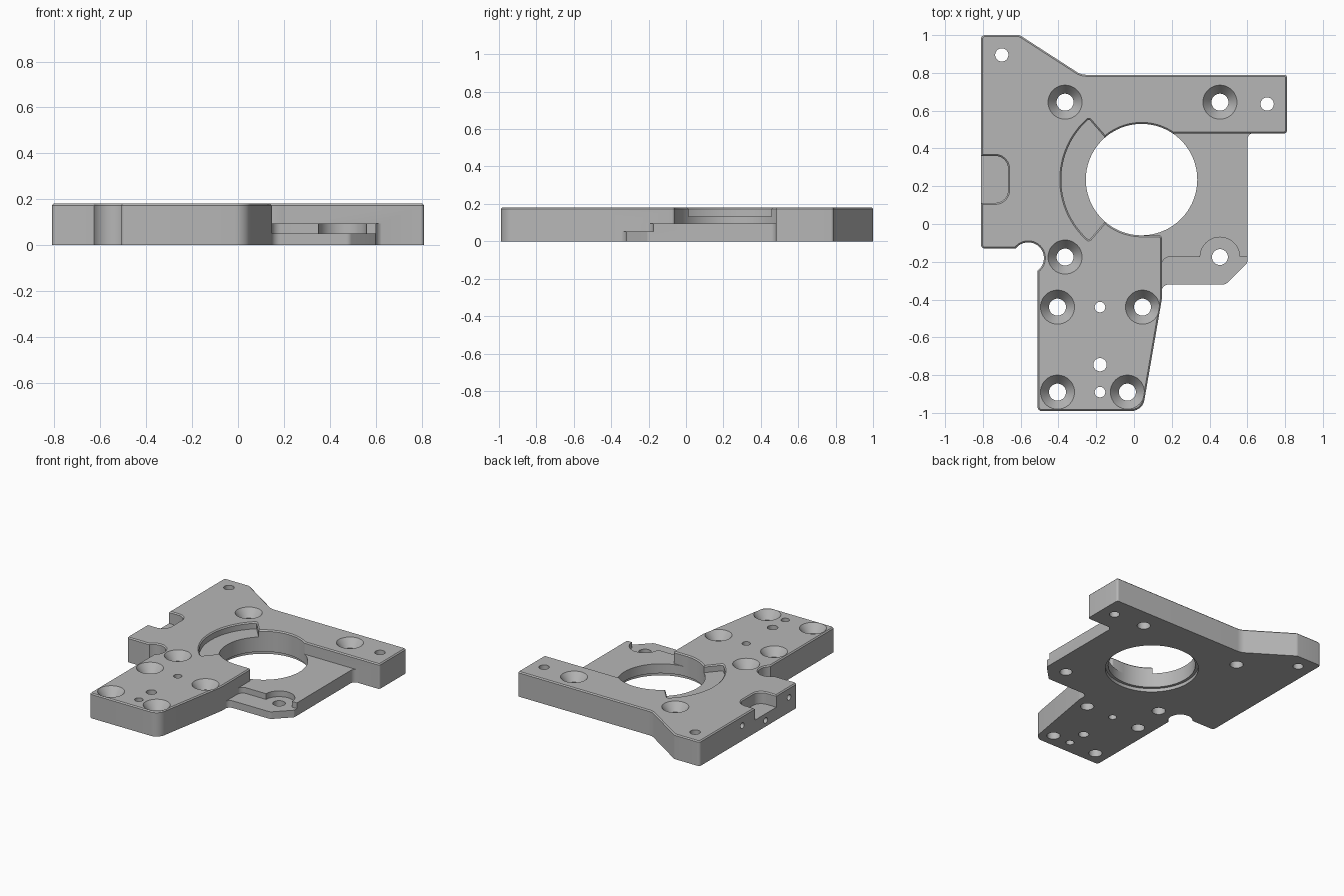
import bpy, bmesh, math
from mathutils import Vector

cube = bpy.data.objects.get("Cube")
if cube:
    bpy.data.objects.remove(cube)

TOP, STEP, SHELF, EDGE = 0.182, 0.094, 0.052, 0.008
OVER = 0.02  # how far cutters reach past a face

metal = bpy.data.materials.new("grey metal")
metal.use_nodes = True
grey = (0.47, 0.47, 0.47, 1)
metal.diffuse_color = grey
metal.node_tree.nodes["Principled BSDF"].inputs["Base Color"].default_value = grey


def rounded(corners, steps=6):
    """Counter-clockwise outline from (x, y, radius) corners."""
    out = []
    for i, (x, y, r) in enumerate(corners):
        p = Vector((x, y))
        if r == 0:
            out.append(p)
            continue
        a = (Vector(corners[i - 1][:2]) - p).normalized()
        b = (Vector(corners[(i + 1) % len(corners)][:2]) - p).normalized()
        half = a.angle(b) / 2
        centre = p + (a + b).normalized() * r / math.sin(half)
        reach = r / math.tan(half)
        start, end = p + a * reach - centre, p + b * reach - centre
        for k in range(steps + 1):
            out.append(centre + start.lerp(end, k / steps).normalized() * r)
    return out


def offset(points, d):
    """Move an outline outwards by d with mitred corners."""
    out = []
    for i, p in enumerate(points):
        e1 = (p - points[i - 1]).normalized()
        e2 = (points[(i + 1) % len(points)] - p).normalized()
        n1, n2 = Vector((e1.y, -e1.x)), Vector((e2.y, -e2.x))
        out.append(p + (n1 + n2) * d / (1 + n1.dot(n2)))
    return out


def prism(name, points, levels):
    """Solid from an outline, with (height, outward offset) levels."""
    bm = bmesh.new()
    rings = [[bm.verts.new((p.x, p.y, z)) for p in offset(points, d)] for z, d in levels]
    bm.faces.new(rings[0][::-1])
    bm.faces.new(rings[-1])
    n = len(points)
    for low, high in zip(rings, rings[1:]):
        for i in range(n):
            j = (i + 1) % n
            bm.faces.new((low[i], low[j], high[j], high[i]))
    mesh = bpy.data.meshes.new(name)
    bm.to_mesh(mesh)
    bm.free()
    mesh.materials.append(metal)
    obj = bpy.data.objects.new(name, mesh)
    bpy.context.collection.objects.link(obj)
    return obj


def circle(x, y, r, sides=40):
    turn = [math.tau * i / sides for i in range(sides)]
    return [Vector((x + r * math.cos(t), y + r * math.sin(t))) for t in turn]


def combine(target, tool, operation="DIFFERENCE"):
    mod = target.modifiers.new("cut", "BOOLEAN")
    mod.operation, mod.object, mod.solver = operation, tool, "EXACT"
    bpy.context.view_layer.objects.active = target
    bpy.ops.object.modifier_apply(modifier=mod.name)
    bpy.data.objects.remove(tool)


def flared(floor):
    """Cutter levels that leave a chamfer on the top face."""
    return [(floor, 0), (TOP - EDGE, 0), (TOP, EDGE), (TOP + OVER, EDGE)]


# Thick plate with a chamfered top rim
plate = prism("mounting_plate", rounded([
    (-0.81, 1.0, 0.02), (-0.81, -0.13, 0.02), (-0.51, -0.13, 0), (-0.51, -0.99, 0.02),
    (0.045, -0.99, 0.07), (0.147, -0.4, 0.03), (0.147, -0.06, 0.015), (0.04, -0.06, 0),
    (0.04, 0.48, 0), (0.81, 0.48, 0.015), (0.81, 0.79, 0.015), (-0.28, 0.79, 0.09),
    (-0.605, 1.0, 0.03)]), [(0, 0), (TOP - EDGE, 0), (TOP, -EDGE)])

# Thin side flange with a lower shelf around its screw hole
flange = prism("side_flange", rounded([
    (0, 0.55, 0), (0, -0.38, 0), (0.145, -0.38, 0), (0.145, -0.32, 0.04),
    (0.485, -0.32, 0.03), (0.6, -0.205, 0.015), (0.6, 0.482, 0.035),
    (0.66, 0.482, 0), (0.66, 0.55, 0)]), [(0, 0), (STEP, 0)])
shelf = rounded([(0.147, -0.5, 0), (0.7, -0.5, 0), (0.7, -0.175, 0),
                 (0.345, -0.175, 0), (0.147, -0.175, 0.04)])
for outline in (shelf, circle(0.455, -0.175, 0.105)):
    combine(flange, prism("shelf_cut", outline, [(SHELF, 0), (TOP, 0)]))
combine(plate, flange, "UNION")

# Large bore with a counterbore underneath
bore = Vector((0.04, 0.235))
combine(plate, prism("bore_cut", circle(*bore, 0.295, 96), [(-OVER, 0)] + flared(0)[1:]))
combine(plate, prism("counterbore_cut", circle(*bore, 0.315, 96), [(-OVER, 0), (0.025, 0)]))

# Crescent pocket beside the bore
angles = [math.radians(131 + 98 * i / 32) for i in range(33)]
arc = [(bore.x + 0.425 * math.cos(t), bore.y + 0.425 * math.sin(t), 0) for t in angles]
arc[0], arc[-1] = arc[0][:2] + (0.01,), arc[-1][:2] + (0.01,)
inner = [(bore.x + 0.2 * math.cos(t), bore.y + 0.2 * math.sin(t), 0)
         for t in (angles[-1], angles[0])]
combine(plate, prism("crescent_cut", rounded(arc + inner), flared(0.133)))

# Pocket in the edge and round relief in the inner corner
combine(plate, prism("edge_pocket_cut", rounded([
    (-0.9, 0.112, 0), (-0.667, 0.112, 0.065), (-0.667, 0.36, 0.065), (-0.9, 0.36, 0)]),
    flared(STEP)))
combine(plate, prism("relief_cut", circle(-0.56, -0.18, 0.083), [(-OVER, 0)] + flared(0)[1:]))

# Countersunk screw holes
for x, y in [(-0.365, 0.645), (0.455, 0.645), (-0.365, -0.175), (-0.405, -0.44),
             (0.045, -0.44), (-0.405, -0.89), (-0.035, -0.89)]:
    combine(plate, prism("countersink_cut", circle(x, y, 0.045), [
        (-OVER, 0), (TOP - 0.06, 0), (TOP, 0.045), (TOP + OVER, 0.045)]))

# Plain through holes
for x, y, r in [(-0.7, 0.895, 0.035), (0.705, 0.635, 0.035), (-0.18, -0.44, 0.028),
                (-0.18, -0.745, 0.035), (-0.18, -0.89, 0.028), (0.455, -0.175, 0.042)]:
    combine(plate, prism("hole_cut", circle(x, y, r), [(-OVER, 0), (TOP + OVER, 0)]))

# Small blind holes drilled into the edge
for y, z in [(0.505, 0.11), (0.235, 0.045), (-0.035, 0.11)]:
    drill = prism("drill_cut", circle(0, 0, 0.021, 24), [(0, 0), (0.17, 0)])
    drill.location = (-0.83, y, z)
    drill.rotation_euler.y = math.pi / 2
    bpy.context.view_layer.update()
    combine(plate, drill)

# Smooth curved walls, crisp edges
bpy.ops.object.select_all(action="DESELECT")
plate.select_set(True)
bpy.context.view_layer.objects.active = plate
bpy.ops.object.shade_smooth_by_angle(angle=math.radians(25))
